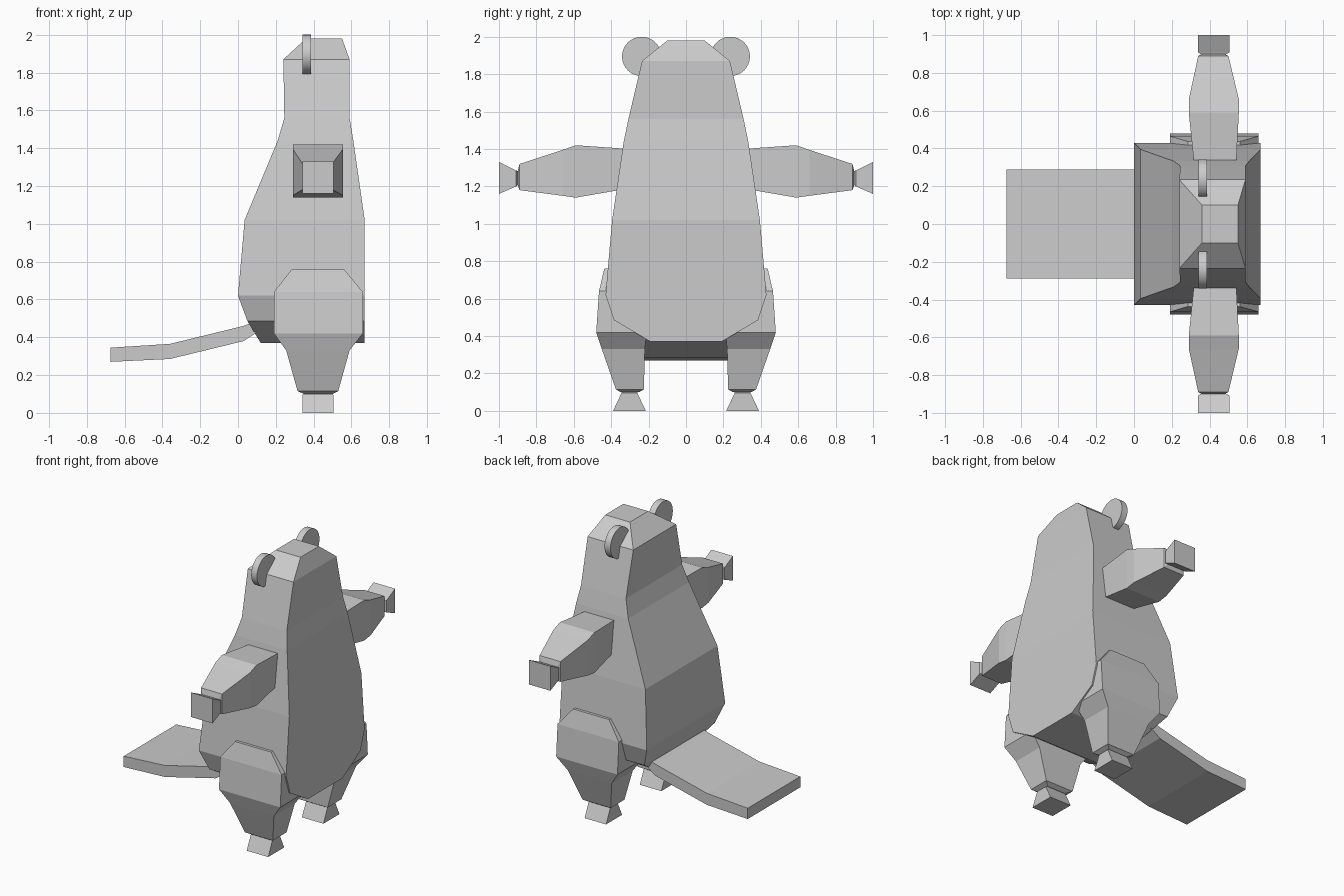
import bpy, bmesh, math
from mathutils import Vector

if "Cube" in bpy.data.objects:
    bpy.data.objects.remove(bpy.data.objects["Cube"])


def finish(name, bm):
    bmesh.ops.recalc_face_normals(bm, faces=bm.faces)
    me = bpy.data.meshes.new(name)
    bm.to_mesh(me)
    bm.free()
    ob = bpy.data.objects.new(name, me)
    bpy.context.collection.objects.link(ob)
    return ob


def loft(name, rings, axis='Z', side=1):
    """Rectangular rings: (position, x0, x1, a0, a1); a is y for a Z loft, z for a Y loft."""
    bm = bmesh.new()
    prev = None
    for t, x0, x1, a0, a1 in rings:
        ring = []
        for x, a in ((x0, a0), (x1, a0), (x1, a1), (x0, a1)):
            p = (x, side * a, t) if axis == 'Z' else (x, side * t, a)
            ring.append(bm.verts.new(p))
        if prev:
            for i in range(4):
                j = (i + 1) % 4
                bm.faces.new((prev[i], prev[j], ring[j], ring[i]))
        else:
            bm.faces.new(ring)
        prev = ring
    bm.faces.new(prev)
    return finish(name, bm)


# Body and head: z, back x, belly x, half width
body = [(0.37, 0.12, 0.67, 0.19), (0.485, 0.05, 0.67, 0.385),
        (0.62, 0.00, 0.67, 0.43), (1.02, 0.035, 0.67, 0.395),
        (1.44, 0.21, 0.61, 0.333), (1.56, 0.245, 0.59, 0.308),
        (1.87, 0.24, 0.59, 0.235), (1.98, 0.36, 0.55, 0.10)]
loft("body", [(z, a, b, -w, w) for z, a, b, w in body])

# Limb sections
arm = [(0.30, 0.32, 0.54, 1.19, 1.40), (0.59, 0.29, 0.555, 1.14, 1.42),
       (0.66, 0.29, 0.555, 1.15, 1.395), (0.89, 0.34, 0.50, 1.18, 1.32),
       (0.90, 0.36, 0.48, 1.21, 1.28)]
hand = [(0.895, 0.36, 0.48, 1.21, 1.28), (0.908, 0.34, 0.505, 1.20, 1.285),
        (1.00, 0.34, 0.505, 1.16, 1.33)]
leg = [(0.10, 0.35, 0.50, 0.25, 0.35), (0.115, 0.315, 0.53, 0.225, 0.375),
       (0.33, 0.255, 0.59, 0.22, 0.45), (0.42, 0.19, 0.66, 0.21, 0.48),
       (0.64, 0.19, 0.66, 0.21, 0.465), (0.76, 0.285, 0.56, 0.21, 0.437)]
foot = [(0.0, 0.34, 0.505, 0.215, 0.39), (0.095, 0.34, 0.505, 0.26, 0.345),
        (0.105, 0.36, 0.49, 0.26, 0.345)]

for side, label in ((1, "left"), (-1, "right")):
    loft(label + "_arm", arm, 'Y', side)
    loft(label + "_hand", hand, 'Y', side)
    loft(label + "_leg", leg, 'Z', side)
    loft(label + "_foot", foot, 'Z', side)
    # Ear disc
    bpy.ops.mesh.primitive_cylinder_add(
        vertices=32, radius=0.105, depth=0.045,
        location=(0.363, side * 0.237, 1.895), rotation=(0, math.pi / 2, 0))
    bpy.context.object.name = label + "_ear"
    bpy.ops.object.shade_smooth_by_angle()

# Flat tail: side profile extruded across y
profile = [(-0.675, 0.345), (-0.36, 0.365), (0.03, 0.46), (0.12, 0.495),
           (0.12, 0.44), (0.03, 0.38), (-0.36, 0.285), (-0.675, 0.27)]
bm = bmesh.new()
face = bm.faces.new([bm.verts.new((x, -0.288, z)) for x, z in profile])
ext = bmesh.ops.extrude_face_region(bm, geom=[face])
moved = [v for v in ext["geom"] if isinstance(v, bmesh.types.BMVert)]
bmesh.ops.translate(bm, verts=moved, vec=Vector((0, 0.576, 0)))
finish("tail", bm)
